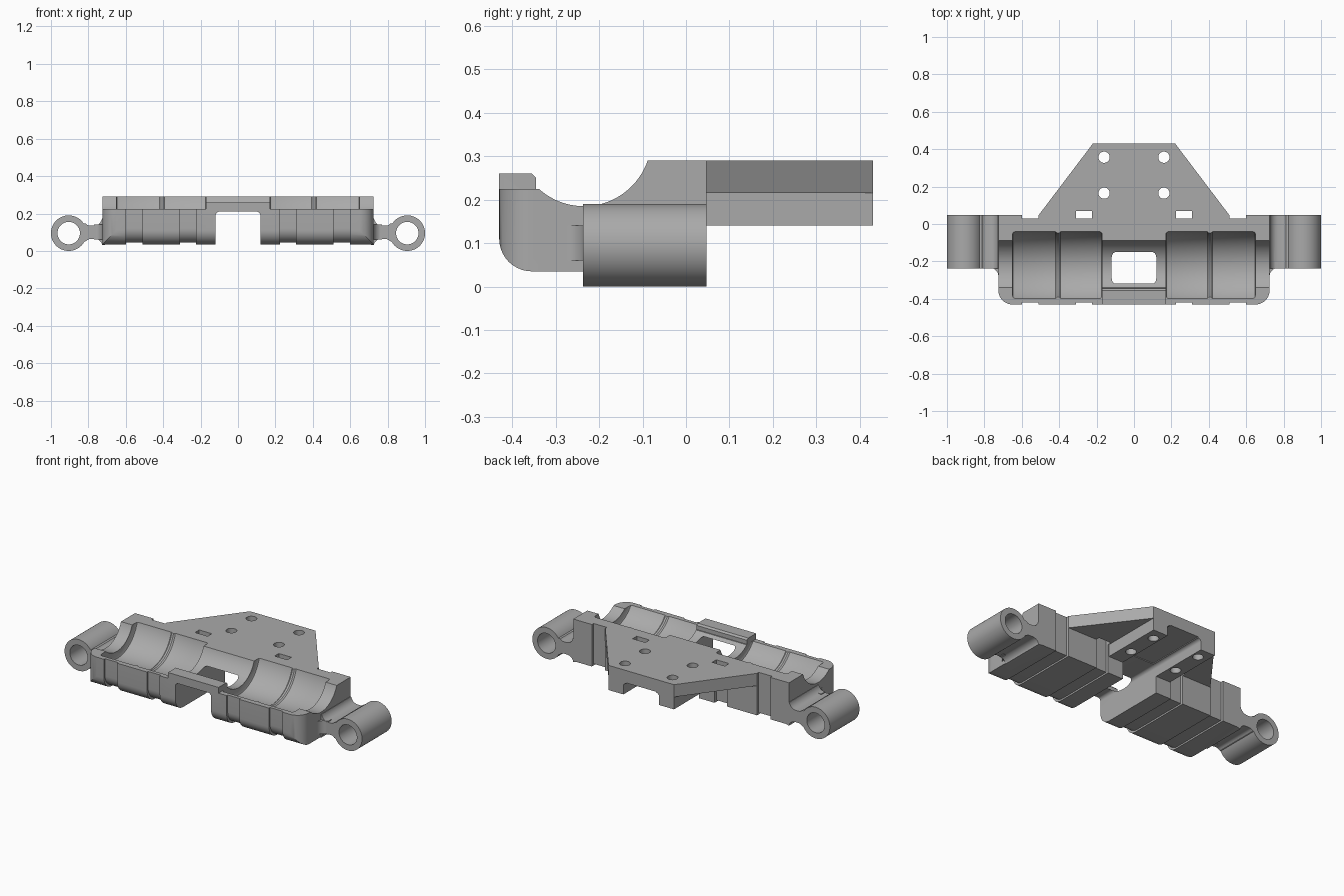
import bpy, bmesh, math
from mathutils import Vector

if "Cube" in bpy.data.objects:
    bpy.data.objects.remove(bpy.data.objects["Cube"])

grey = bpy.data.materials.new("plain_grey")
grey.use_nodes = True
grey.diffuse_color = (0.4, 0.4, 0.4, 1)
grey.node_tree.nodes["Principled BSDF"].inputs["Base Color"].default_value = (0.4, 0.4, 0.4, 1)


def make(name, bm):
    bmesh.ops.recalc_face_normals(bm, faces=bm.faces)
    mesh = bpy.data.meshes.new(name)
    bm.to_mesh(mesh)
    bm.free()
    mesh.materials.append(grey)
    ob = bpy.data.objects.new(name, mesh)
    bpy.context.collection.objects.link(ob)
    return ob


def prism(name, pts, axis, a, b):
    """Extrude a 2D outline along an axis: x takes (y,z), y takes (x,z), z takes (x,y)."""
    def place(p, h):
        c = list(p)
        c.insert("xyz".index(axis), h)
        return Vector(c)
    bm = bmesh.new()
    face = bm.faces.new([bm.verts.new(place(p, a)) for p in pts])
    new = bmesh.ops.extrude_face_region(bm, geom=[face])["geom"]
    shift = place((0, 0), b - a)
    bmesh.ops.translate(bm, vec=shift, verts=[v for v in new if isinstance(v, bmesh.types.BMVert)])
    return make(name, bm)


def box(name, x0, x1, y0, y1, z0, z1):
    return prism(name, [(x0, y0), (x1, y0), (x1, y1), (x0, y1)], "z", z0, z1)


def arc(cx, cy, r, start, end, n=10):
    angles = [math.radians(start + (end - start) * i / n) for i in range(n + 1)]
    return [(cx + r * math.cos(t), cy + r * math.sin(t)) for t in angles]


def circle(cx, cy, r, n=48):
    return arc(cx, cy, r, 0, 360, n)[:-1]


def lathe_x(name, profile, cy, cz, n=96):
    """Revolve (x, radius) points around a line parallel to x."""
    bm = bmesh.new()
    rings = [[bm.verts.new((x, y, z)) for y, z in circle(cy, cz, r, n)] for x, r in profile]
    for r0, r1 in zip(rings, rings[1:]):
        for i in range(n):
            j = (i + 1) % n
            bm.faces.new((r0[i], r0[j], r1[j], r1[i]))
    bm.faces.new(rings[0])
    bm.faces.new(rings[-1])
    return make(name, bm)


def boolean(target, tool, op="DIFFERENCE"):
    mod = target.modifiers.new(op, "BOOLEAN")
    mod.operation, mod.object, mod.solver = op, tool, "EXACT"
    bpy.context.view_layer.objects.active = target
    bpy.ops.object.modifier_apply(modifier=mod.name)
    bpy.data.objects.remove(tool)


TOP, BACK, FRONT, BASE = 0.29, 0.047, -0.43, 0.035
CY, CZ = -0.235, 0.34          # axis of the bearing cradle
SIDE = 0.725

# Main body: side section with a rounded lower front edge
section = [(CY, TOP), (CY, 0.225), (FRONT, 0.225)]
section += arc(FRONT + 0.075, BASE + 0.075, 0.075, 180, 270)
section += [(BACK, BASE), (BACK, TOP)]
body = prism("carriage_body", section, "x", -SIDE, SIDE)

# Rounded front corners in plan
plan = [(SIDE, 0.1), (-SIDE, 0.1)]
plan += arc(-SIDE + 0.075, FRONT + 0.075, 0.075, 180, 270)
plan += arc(SIDE - 0.075, FRONT + 0.075, 0.075, 270, 360)
boolean(body, prism("plan_limit", plan, "z", -0.1, 0.5), "INTERSECT")

# Tapered mounting plate and the two rails below it
plate = [(-0.51, 0), (0.51, 0), (0.51, BACK), (0.22, 0.43), (-0.22, 0.43), (-0.51, BACK)]
boolean(body, prism("plate", plate, "z", 0.215, TOP), "UNION")
for s in (-1, 1):
    x0, x1 = sorted((s * 0.10, s * 0.22))
    boolean(body, box("rail", x0, x1, 0, 0.43, 0.14, 0.25), "UNION")

# Shaft clearance along the full width, then wider bearing pockets with a middle ridge
boolean(body, lathe_x("shaft_cut", [(-0.8, 0.155), (0.8, 0.155)], CY, CZ))
pocket = [(0.17, 0.187), (0.174, 0.196), (0.183, 0.2), (0.392, 0.2), (0.4, 0.194), (0.412, 0.194),
          (0.42, 0.2), (0.637, 0.2), (0.646, 0.196), (0.65, 0.187)]
for s in (-1, 1):
    boolean(body, lathe_x("pocket_cut", [(s * x, r) for x, r in pocket], CY, CZ))

# Front clip between the pockets
clip = [(FRONT, 0.2), (-0.345, 0.2), (-0.345, 0.25), (-0.355, 0.26), (FRONT, 0.26)]
boolean(body, prism("clip", clip, "x", -0.17, 0.17), "UNION")

# Central channel from front to back, opening the window in the cradle
channel = [(-0.12, -0.1), (0.12, -0.1)] + arc(0.1, 0.19, 0.02, 0, 90, 6) + arc(-0.1, 0.19, 0.02, 90, 180, 6)
boolean(body, prism("channel_cut", channel, "y", -0.6, 0.6))

# Shallow tie grooves wrapping the body, with slots through the plate
groove = [(-0.5, 0.32), (-0.42, 0.32)] + arc(-0.345, 0.12, 0.075, 180, 270)
groove += [(0.03, 0.045), (0.03, 0.32), (0.07, 0.32), (0.07, -0.05), (-0.5, -0.05)]
for s in (-1, 1):
    for x0, x1 in ((0.225, 0.31), (0.51, 0.6)):
        a, b = sorted((s * x0, s * x1))
        boolean(body, prism("groove_cut", groove, "x", a, b))

# Screw holes
for x in (-0.16, 0.16):
    for y in (0.165, 0.357):
        boolean(body, prism("hole_cut", circle(x, y, 0.03, 32), "z", 0, 0.5))

# Rod guide tubes with flared webs on both ends
TX, TZ = 0.905, 0.095
flare = [(0.7, 0.172)] + arc(0.772, 0.18, 0.045, 190, 270, 8) + arc(0.79, 0.165, 0.03, 270, 320, 5)
flare += [(0.86, 0.15), (0.86, 0.04)] + arc(0.79, 0.033, 0.03, 40, 90, 5)
flare += arc(0.765, 0.023, 0.04, 90, 170, 8) + [(0.7, BASE)]
fillet = [(0.7, -0.27)] + arc(0.77, -0.28, 0.045, 170, 90, 8) + [(0.77, -0.2), (0.7, -0.2)]
for s in (-1, 1):
    def side(pts):
        return [(s * x, v) for x, v in pts]
    tube = prism("guide_tube", side(circle(TX, TZ, 0.095, 64)), "y", -0.237, BACK)
    boolean(tube, prism("web", side(flare), "y", -0.237, BACK), "UNION")
    boolean(tube, prism("web_fillet", side(fillet), "z", 0.06, 0.14), "UNION")
    boolean(tube, prism("bore_cut", side(circle(TX, TZ, 0.06)), "y", -0.5, 0.5))
    boolean(body, tube, "UNION")

# Smooth curved faces, crisp edges
bpy.ops.object.select_all(action="DESELECT")
body.select_set(True)
bpy.context.view_layer.objects.active = body
bpy.ops.object.shade_smooth_by_angle(angle=math.radians(25))
